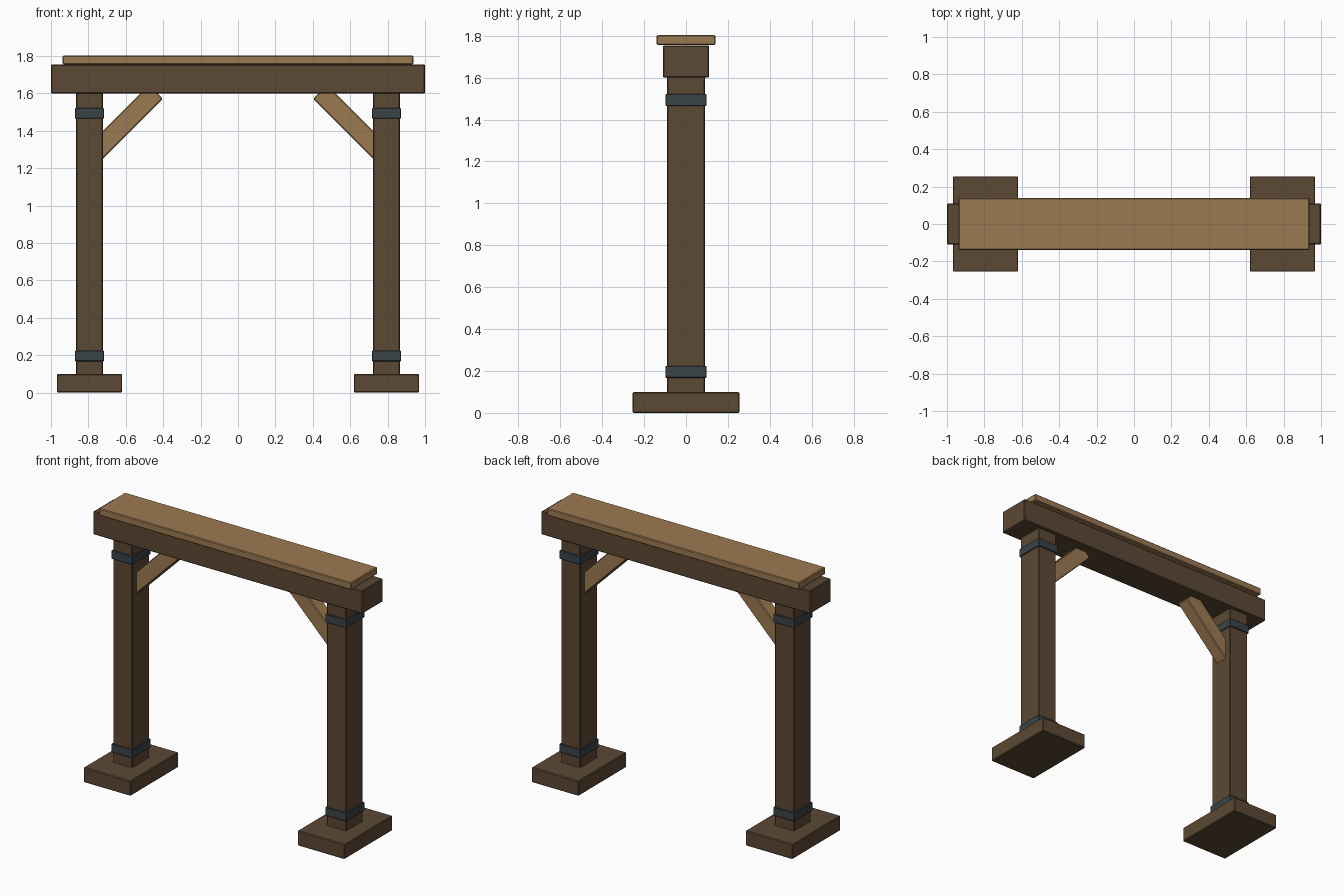
import bpy
from math import radians

if "Cube" in bpy.data.objects:
    bpy.data.objects.remove(bpy.data.objects["Cube"])


def material(name, rgb):
    m = bpy.data.materials.new(name)
    m.diffuse_color = (*rgb, 1)
    m.use_nodes = True
    m.node_tree.nodes["Principled BSDF"].inputs["Base Color"].default_value = m.diffuse_color
    return m


DARK = material("dark_wood", (0.107, 0.065, 0.034))
LIGHT = material("light_wood", (0.33, 0.195, 0.085))
IRON = material("iron", (0.042, 0.056, 0.066))


def box(name, centre, size, mat, tilt=0.0, bevel=0.005):
    bpy.ops.mesh.primitive_cube_add(size=1, location=centre)
    ob = bpy.context.object
    ob.name = name
    ob.scale = size
    bpy.ops.object.transform_apply(location=False, rotation=False, scale=True)
    ob.rotation_euler = (0, radians(tilt), 0)
    ob.data.materials.append(mat)
    mod = ob.modifiers.new("chamfer", "BEVEL")
    mod.width = bevel
    mod.segments = 1
    return ob


# Top beam and the plank lying on it
box("beam", (0, 0, 1.677), (2.0, 0.22, 0.155), DARK)
box("top_plank", (0, 0, 1.779), (1.874, 0.28, 0.048), LIGHT)

for side, s in (("left", -1), ("right", 1)):
    x = 0.794 * s
    # Foot block and post
    box(f"{side}_foot", (x, 0, 0.05), (0.35, 0.51, 0.10), DARK)
    box(f"{side}_post", (x, 0, 0.85), (0.144, 0.18, 1.51), DARK)
    # Iron bands round the post
    for place, z in (("lower", 0.196), ("upper", 1.493)):
        box(f"{side}_{place}_band", (x, 0, z), (0.156, 0.196, 0.057), IRON, bevel=0.003)
    # Diagonal brace, running from inside the post up to the beam
    box(f"{side}_brace", (0.602 * s, 0, 1.445), (0.463, 0.09, 0.104), LIGHT, tilt=45 * s)
